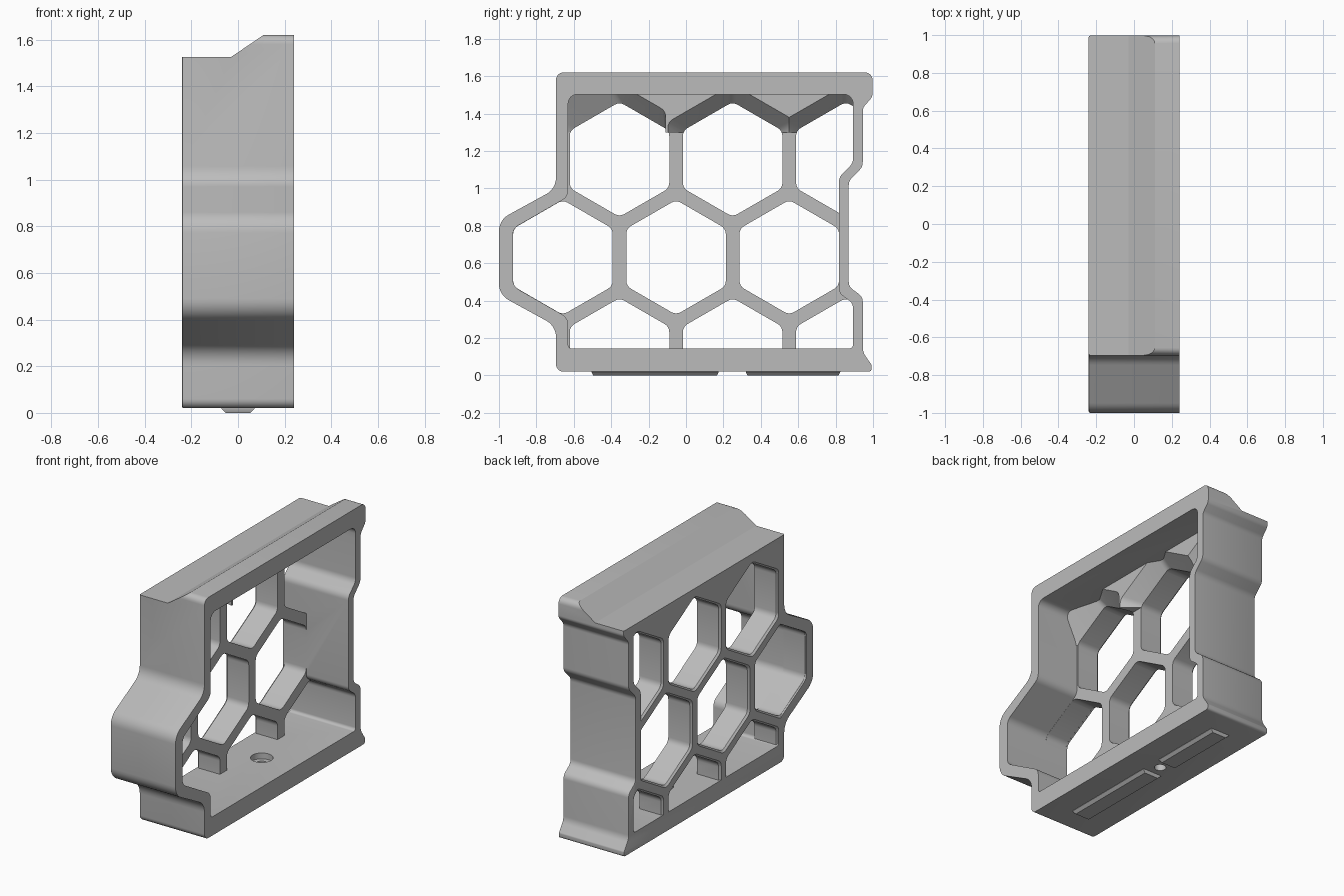
import bpy, bmesh, math
from mathutils import Vector

cube = bpy.data.objects.get("Cube")
if cube:
    bpy.data.objects.remove(cube, do_unlink=True)

grey = bpy.data.materials.new("plain grey")
grey.use_nodes = True
grey.diffuse_color = (0.5, 0.5, 0.5, 1)
grey.node_tree.nodes["Principled BSDF"].inputs["Base Color"].default_value = (0.5, 0.5, 0.5, 1)


def rounded(corners, steps=6):
    """Polygon from (y, z, radius) corners, each replaced by an arc."""
    out = []
    for i, (y, z, r) in enumerate(corners):
        p = Vector((y, z))
        a = Vector(corners[i - 1][:2]) - p
        b = Vector(corners[(i + 1) % len(corners)][:2]) - p
        half = a.angle(b) / 2
        cut = min(r / math.tan(half), a.length * 0.48, b.length * 0.48)
        rad = cut * math.tan(half)
        centre = p + (a.normalized() + b.normalized()).normalized() * rad / math.sin(half)
        s = p + a.normalized() * cut - centre
        e = p + b.normalized() * cut - centre
        turn = s.angle_signed(e)
        for k in range(steps + 1):
            t = -turn * k / steps
            out.append((centre.x + s.x * math.cos(t) - s.y * math.sin(t),
                        centre.y + s.x * math.sin(t) + s.y * math.cos(t)))
    return out


def loft(name, rings, bevel=None):
    """Closed solid through rings that have equal point counts."""
    bm = bmesh.new()
    loops = [[bm.verts.new(p) for p in ring] for ring in rings]
    for lo, hi in zip(loops, loops[1:]):
        for i in range(len(lo)):
            bm.faces.new((lo[i - 1], lo[i], hi[i], hi[i - 1]))
    bm.faces.new(loops[0])
    bm.faces.new(loops[-1])
    bmesh.ops.recalc_face_normals(bm, faces=bm.faces)
    if bevel:
        rim = [e for e in bm.edges if all(v in loops[0] for v in e.verts)]
        bmesh.ops.bevel(bm, geom=rim, offset=bevel, segments=2, profile=0.5, affect='EDGES')
    mesh = bpy.data.meshes.new(name)
    bm.to_mesh(mesh)
    bm.free()
    mesh.materials.append(grey)
    obj = bpy.data.objects.new(name, mesh)
    bpy.context.collection.objects.link(obj)
    return obj


def prism_x(name, pts, x0, x1, bevel=None):
    return loft(name, [[(x, y, z) for y, z in pts] for x in (x0, x1)], bevel)


def prism_y(name, pts, y0, y1):
    return loft(name, [[(x, y, z) for x, z in pts] for y in (y0, y1)])


def disc(name, x, y, r, z0, z1, n=32):
    ring = [(x + r * math.cos(2 * math.pi * i / n), y + r * math.sin(2 * math.pi * i / n)) for i in range(n)]
    return loft(name, [[(px, py, z) for px, py in ring] for z in (z0, z1)])


def combine(target, tool, operation):
    mod = target.modifiers.new("cut", 'BOOLEAN')
    mod.operation, mod.object, mod.solver = operation, tool, 'EXACT'
    bpy.context.view_layer.update()
    graph = bpy.context.evaluated_depsgraph_get()
    mesh = bpy.data.meshes.new_from_object(target.evaluated_get(graph))
    target.modifiers.clear()
    target.data = mesh
    bpy.data.objects.remove(tool, do_unlink=True)


# Layout of the honeycomb
CELL, PITCH = 0.266, 0.605
ROW = PITCH * math.sqrt(3) / 2
MID_Y, MID_Z = -0.053, 0.631
BACK, PLATE, BLOCK = -0.24, -0.07, 0.03


def hex_cell(y, z, shift=(0, 0)):
    """Hexagonal hole with an eased rim and a flared inner mouth."""
    rings = []
    flare = 0.08
    for x, grow, move in ((BACK - 0.02, 0.03, 0), (BACK + 0.012, 0, 0), (PLATE, 0, 0),
                          (BLOCK, flare, 1), (BLOCK + 0.02, flare * 1.2, 1.2)):
        rad = (CELL + grow) * 2 / math.sqrt(3)
        cy, cz = y + shift[0] * move, z + shift[1] * move
        corners = [(cy + rad * math.sin(k * math.pi / 3), cz + rad * math.cos(k * math.pi / 3), 0.05)
                   for k in range(6)]
        rings.append([(x, py, pz) for py, pz in rounded(corners, 4)])
    return loft("cell", rings)


# Outer body
outer = rounded([
    (-0.695, 0.02, 0.04), (0.993, 0.02, 0.02), (0.993, 0.055, 0.015), (0.945, 0.125, 0.08),
    (0.945, 0.42, 0.05), (0.87, 0.475, 0.05), (0.87, 1.04, 0.06), (0.945, 1.115, 0.06),
    (0.945, 1.43, 0.05), (0.997, 1.49, 0.04), (0.997, 1.62, 0.04), (-0.695, 1.62, 0.04),
    (-0.695, 0.998, 0.1), (-1, 0.831, 0.1), (-1, 0.431, 0.1), (-0.695, 0.264, 0.1)])
frame = prism_x("honeycomb_frame", outer, BACK, 0.24, 0.008)

# Hollow: open front space with a thicker band under the top, plus the cells
hollow = prism_y("hollow", [(PLATE, -1), (0.5, -1), (0.5, 3), (BLOCK, 3), (BLOCK, 1.3), (PLATE, 1.3)], -2, 2)
for row in (-1, 0, 1):
    for col in (-1, 0, 1):
        y = MID_Y + PITCH * (col + 0.5 * abs(row))
        corner = row == 1 and col == -1
        combine(hollow, hex_cell(y, MID_Z + row * ROW, (-0.1, 0.06) if corner else (0, 0)), 'UNION')

# Limit the hollow to the inside of the walls
inner = rounded([
    (-0.63, 0.144, 0.02), (0.893, 0.144, 0.02), (0.893, 0.385, 0.05), (0.818, 0.44, 0.05),
    (0.818, 1.06, 0.06), (0.893, 1.135, 0.06), (0.893, 1.503, 0.05), (-0.63, 1.503, 0.05),
    (-0.63, 0.955, 0.06), (-0.926, 0.785, 0.06), (-0.926, 0.477, 0.06), (-0.63, 0.307, 0.06)])
combine(hollow, prism_x("inside", inner, -0.4, 0.4), 'INTERSECT')
combine(frame, hollow, 'DIFFERENCE')

# Sloped step along the top
step = [(-0.4, 1.525), (-0.03, 1.525), (0.11, 1.62), (0.11, 1.8), (-0.4, 1.8)]
combine(frame, prism_y("step", step, -2, 2), 'DIFFERENCE')

# Screw hole and its counterbore in the floor
combine(frame, disc("screw_hole", 0, 0.25, 0.036, -0.1, 0.3), 'DIFFERENCE')
combine(frame, disc("counterbore", 0, 0.25, 0.068, 0.105, 0.3), 'DIFFERENCE')

# Chamfered rails under the base
rails = []
for name, y0, y1 in (("front_rail", -0.505, 0.175), ("rear_rail", 0.32, 0.825)):
    rings = []
    for z, inset in ((0, 0.018), (0.018, 0), (0.03, 0)):
        w, a, b = 0.07 - inset, y0 + inset * 0.5, y1 - inset * 0.5
        rings.append([(-w, a, z), (w, a, z), (w, b, z), (-w, b, z)])
    rails.append(loft(name, rings))

# Smooth curved walls, keep edges sharp
bpy.ops.object.select_all(action='DESELECT')
for obj in [frame] + rails:
    obj.select_set(True)
bpy.context.view_layer.objects.active = frame
bpy.ops.object.shade_smooth_by_angle(angle=math.radians(30))
